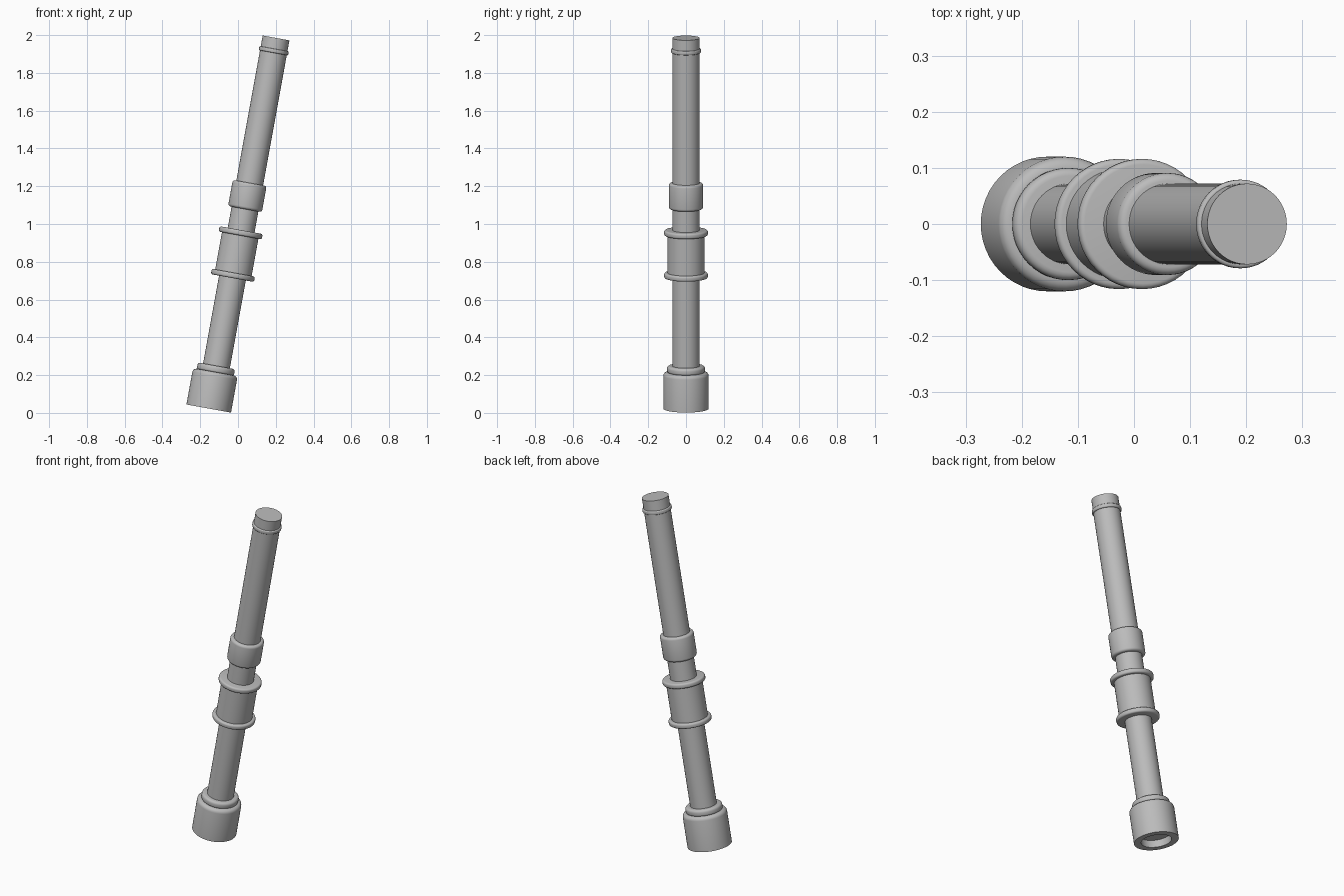
import bpy, bmesh, math
from mathutils import Matrix

cube = bpy.data.objects.get("Cube")
if cube:
    bpy.data.objects.remove(cube)

metal = bpy.data.materials.new("grey_metal")
metal.use_nodes = True
GREY = (0.5, 0.5, 0.5, 1)
metal.diffuse_color = GREY
metal.node_tree.nodes["Principled BSDF"].inputs["Base Color"].default_value = GREY

SIDES = 48
TILT = math.radians(10.3)
PLACE = Matrix.Translation((-0.155, 0, 0.023)) @ Matrix.Rotation(TILT, 4, 'Y')


def corner(r, t, size, upper):
    """Rounded outer corner of a profile, listed from bottom to top."""
    if size == 0:
        return [(r, t)]
    sign = 1 if upper else -1
    arc = [(r - size + size * math.cos(a), t + sign * size * (math.sin(a) - 1))
           for a in (i * math.pi / 8 for i in range(5))]
    return arc if upper else arc[::-1]


def lathe(name, profile):
    """Spin a (radius, height) profile about the leaning axis."""
    bm = bmesh.new()
    verts = [bm.verts.new((r, 0, t)) for r, t in profile]
    edges = [bm.edges.new(pair) for pair in zip(verts, verts[1:])]
    bmesh.ops.spin(bm, geom=verts + edges, cent=(0, 0, 0), axis=(0, 0, 1),
                   angle=math.tau, steps=SIDES, use_merge=True)
    bmesh.ops.remove_doubles(bm, verts=bm.verts[:], dist=0.0001)
    bmesh.ops.recalc_face_normals(bm, faces=bm.faces[:])
    mesh = bpy.data.meshes.new(name)
    bm.to_mesh(mesh)
    bm.free()
    mesh.materials.append(metal)
    obj = bpy.data.objects.new(name, mesh)
    bpy.context.collection.objects.link(obj)
    obj.matrix_world = PLACE
    bpy.ops.object.select_all(action='DESELECT')
    obj.select_set(True)
    bpy.context.view_layer.objects.active = obj
    bpy.ops.object.shade_smooth_by_angle(angle=math.radians(35))


def drum(name, r, low, high, soft_low=0, soft_high=0):
    """Solid round part with optional rounded rims."""
    lathe(name, [(0, low)] + corner(r, low, soft_low, False)
          + corner(r, high, soft_high, True) + [(0, high)])


# Main tube
drum("main_tube", 0.072, 0.1, 1.994)

# Base cup with a recess underneath
lathe("base_cup", [(0, 0.04), (0.082, 0.04), (0.082, 0), (0.12, 0)]
      + corner(0.12, 0.196, 0.02, True) + [(0, 0.196)])
drum("base_ring", 0.1, 0.194, 0.23, 0.01, 0.014)

# Middle grip between two flanges
drum("grip_collar", 0.098, 0.71, 0.95)
for name, low in (("lower_flange", 0.702), ("upper_flange", 0.931)):
    drum(name, 0.116, low, low + 0.029, 0.01, 0.01)

# Upper collar and tip ring
drum("upper_collar", 0.091, 1.073, 1.214, 0.014, 0.014)
drum("tip_ring", 0.079, 1.914, 1.936, 0.006, 0.006)
